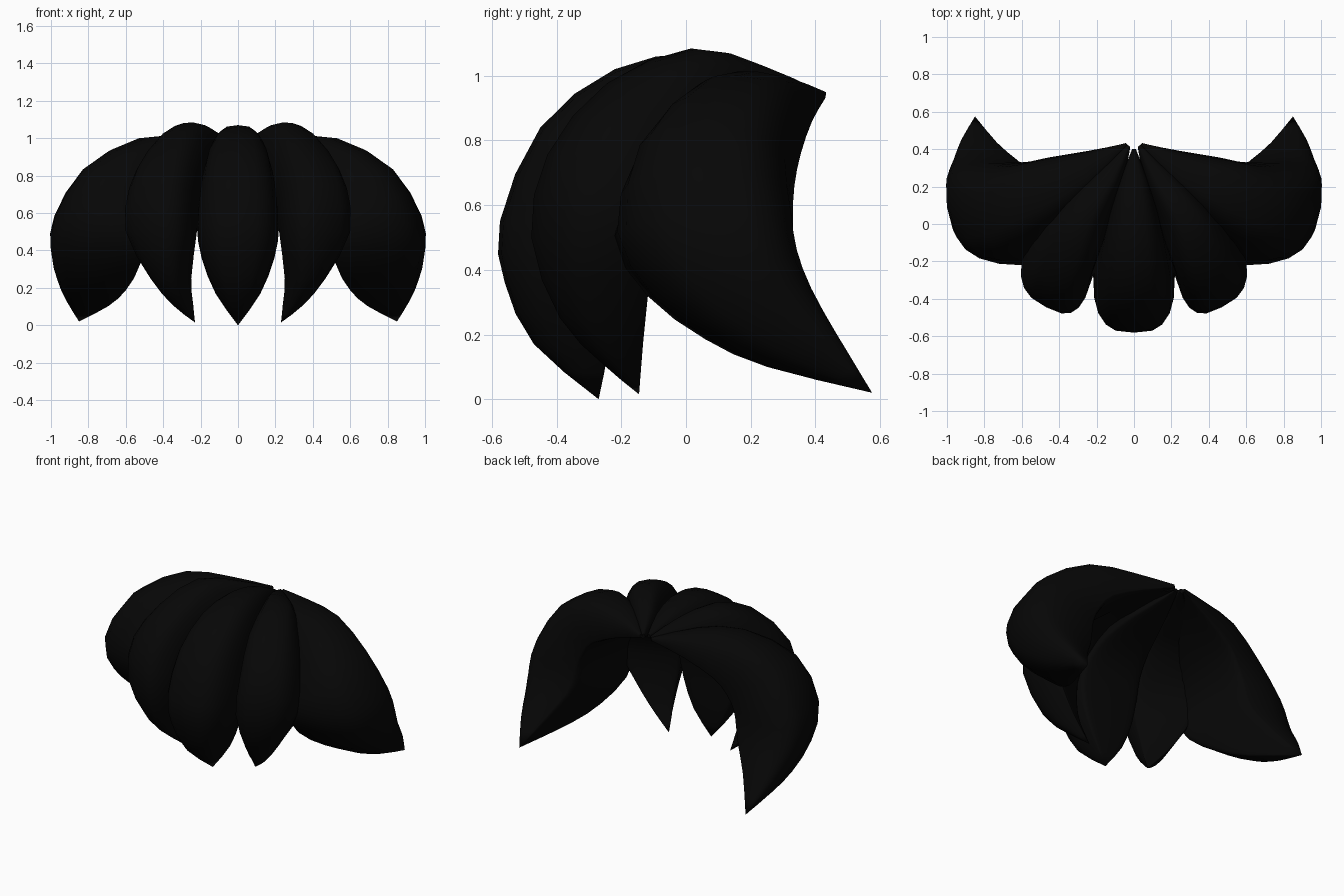
import bpy, bmesh, math
from mathutils import Vector

cube = bpy.data.objects.get("Cube")
if cube:
    bpy.data.objects.remove(cube, do_unlink=True)

black = bpy.data.materials.new("hair_black")
black.use_nodes = True
tone = (0.002, 0.002, 0.002, 1)
black.diffuse_color = tone
black.node_tree.nodes["Principled BSDF"].inputs["Base Color"].default_value = tone

SIDES = 20       # vertices around a lock
STEPS = 2        # rings per station
ROUND = 0.66     # below one gives the dome fuller shoulders
INNER = 0.08     # bulge of the hidden side relative to the dome


def signed_power(value, power):
    return math.copysign(abs(value) ** power, value)


def smooth_path(points):
    """Catmull-Rom curve through the points."""
    pts = [Vector(p) for p in points]
    pts = [pts[0] * 2 - pts[1]] + pts + [pts[-1] * 2 - pts[-2]]
    result = []
    for a, b, c, d in zip(pts, pts[1:], pts[2:], pts[3:]):
        for i in range(STEPS):
            t = i / STEPS
            result.append(0.5 * (2 * b + (c - a) * t
                                 + (2 * a - 5 * b + 4 * c - d) * t ** 2
                                 + (3 * b - a - 3 * c + d) * t ** 3))
    result.append(pts[-2])
    return result


def make_lock(name, stations, mirror=1):
    """Loft a domed section between two edge curves and a ridge curve."""
    front, back, ridge = [smooth_path(curve) for curve in zip(*stations)]
    bm = bmesh.new()
    rings = []
    for f, b, r in zip(front, back, ridge):
        middle = (f + b) / 2
        ring = []
        for k in range(SIDES):
            a = math.tau * k / SIDES
            across = signed_power(math.cos(a), ROUND)
            lift = signed_power(math.sin(a), ROUND)
            if lift < 0:
                lift *= INNER
            co = middle + (f - b) / 2 * across + (r - middle) * lift
            co.x *= mirror
            ring.append(bm.verts.new(co))
        rings.append(ring)
    for low, high in zip(rings, rings[1:]):
        for k in range(SIDES):
            n = (k + 1) % SIDES
            bm.faces.new((low[k], low[n], high[n], high[k]))
    bm.faces.new(rings[0])
    bmesh.ops.remove_doubles(bm, verts=bm.verts[:], dist=0.0005)
    bmesh.ops.recalc_face_normals(bm, faces=bm.faces[:])
    for face in bm.faces:
        face.smooth = True
    for edge in bm.edges:
        edge.smooth = edge.calc_face_angle(0) < 0.9
    mesh = bpy.data.meshes.new(name)
    bm.to_mesh(mesh)
    bm.free()
    mesh.materials.append(black)
    obj = bpy.data.objects.new(name, mesh)
    bpy.context.collection.objects.link(obj)


# Front lock: half width, edge y and z, ridge y and z
front_profile = [
    (.01, .4, .93, .4, .95),
    (.08, .22, .87, .24, 1.03),
    (.13, .08, .83, .03, 1.07),
    (.175, -.08, .76, -.22, 1.02),
    (.205, -.19, .66, -.45, .84),
    (.22, -.24, .53, -.575, .55),
    (.195, -.255, .36, -.56, .36),
    (.12, -.255, .17, -.47, .17),
    (0, -.27, 0, -.27, 0)]
front_lock = [((w, y, z), (-w, y, z), (0, ry, rz)) for w, y, z, ry, rz in front_profile]

# Paired locks: front edge, back edge, ridge
middle_lock = [
    ((.02, .41, .93), (.035, .42, .92), (.03, .42, .95)),
    ((.05, .26, .92), (.18, .3, .89), (.15, .24, 1.03)),
    ((.1, .1, .88), (.32, .18, .84), (.29, .03, 1.082)),
    ((.15, -.06, .83), (.45, .08, .78), (.39, -.22, .97)),
    ((.2, -.2, .68), (.54, -.04, .68), (.46, -.4, .76)),
    ((.22, -.28, .5), (.57, -.1, .5), (.47, -.445, .5)),
    ((.25, -.24, .25), (.43, -.13, .25), (.41, -.37, .25)),
    ((.24, -.19, .11), (.32, -.14, .11), (.33, -.25, .11)),
    ((.23, -.145, .015),) * 3]
side_lock = [
    ((.03, .42, .93), (.04, .43, .93), (.04, .43, .95)),
    ((.18, .2, .88), (.25, .39, .86), (.27, .28, 1)),
    ((.34, .02, .78), (.46, .355, .76), (.53, .16, 1)),
    ((.47, -.14, .66), (.55, .335, .66), (.82, .05, .84)),
    ((.53, -.225, .5), (.6, .33, .56), (.98, .06, .57)),
    ((.54, -.12, .32), (.62, .335, .47), (.997, .14, .38)),
    ((.61, .06, .185), (.65, .36, .36), (.965, .28, .24)),
    ((.7, .25, .1), (.74, .44, .21), (.92, .41, .135)),
    ((.85, .575, .02),) * 3]

make_lock("front_lock", front_lock)
for label, sign in (("left", 1), ("right", -1)):
    make_lock(label + "_middle_lock", middle_lock, sign)
    make_lock(label + "_side_lock", side_lock, sign)
